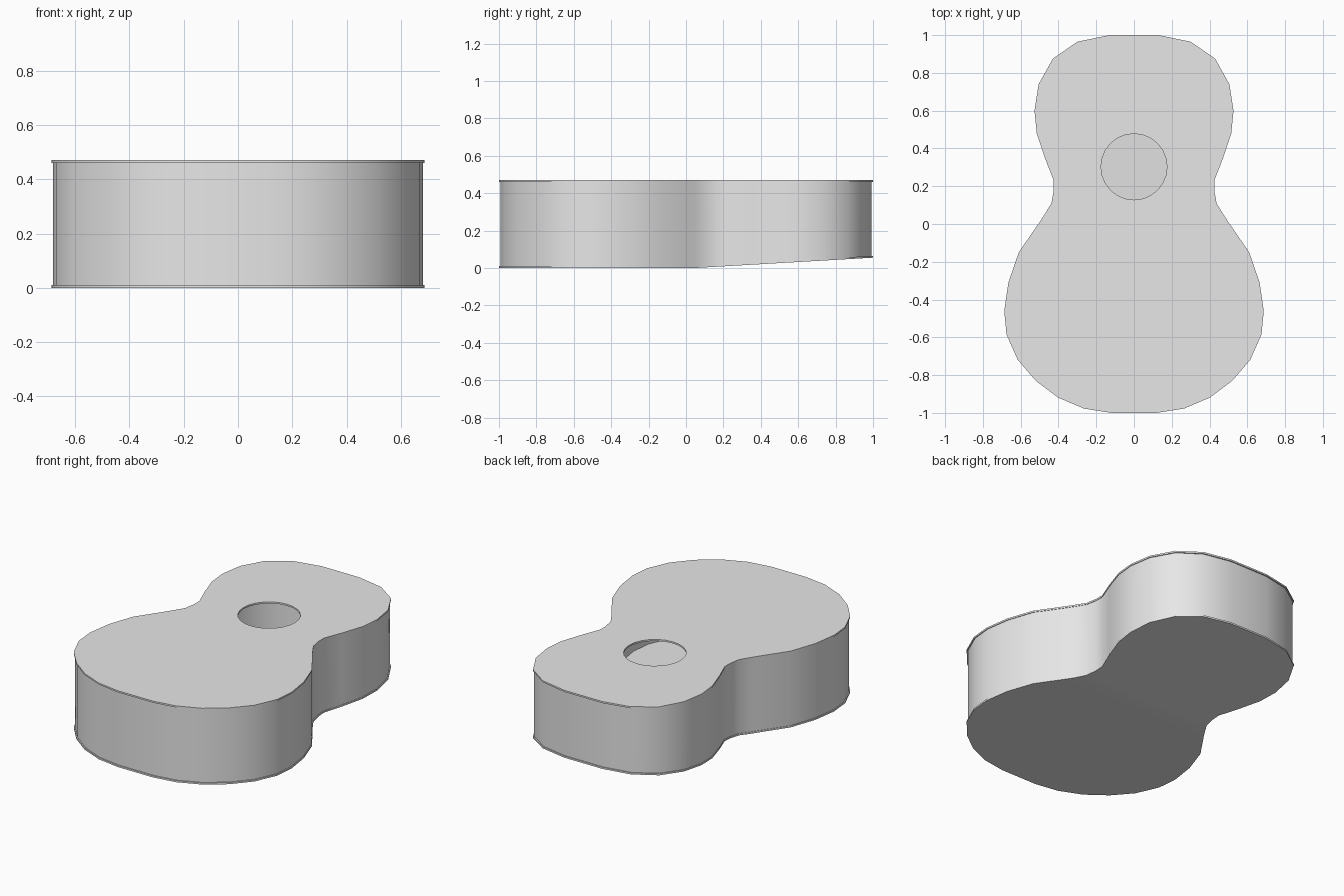
import bpy, bmesh, math
from mathutils import Vector

if "Cube" in bpy.data.objects:
    bpy.data.objects.remove(bpy.data.objects["Cube"], do_unlink=True)

BEND_Y, BEND_RISE = 0.05, 0.055

grey = bpy.data.materials.new("plain grey")
grey.use_nodes = True
grey.diffuse_color = (0.8, 0.8, 0.8, 1)
grey.node_tree.nodes["Principled BSDF"].inputs["Base Color"].default_value = (0.8, 0.8, 0.8, 1)

# Half outline of the waisted body, from neck end to tail end
half = [(0.13, 1), (0.30, 0.965), (0.43, 0.875), (0.505, 0.74), (0.527, 0.6),
        (0.515, 0.48), (0.47, 0.345), (0.425, 0.23), (0.425, 0.18), (0.437, 0.11),
        (0.474, 0.05), (0.5, 0.01), (0.61, -0.15), (0.665, -0.31), (0.687, -0.46),
        (0.675, -0.585), (0.615, -0.72), (0.52, -0.83), (0.4, -0.92), (0.265, -0.977),
        (0.12, -1)]
outline = half + [(-x, y) for x, y in reversed(half)]


def scaled(s):
    return [(x * s, y * s) for x, y in outline]


def circle(cy, r, n):
    return [(r * math.cos(math.tau * i / n), cy + r * math.sin(math.tau * i / n)) for i in range(n)]


def rise(y):
    """Height of the tilted upper part of the back."""
    return max(0, (y - BEND_Y) / (1 - BEND_Y)) * BEND_RISE


def slab(name, loops, z_low, z_high):
    """Fill between the loops, then extrude; z_low and z_high give height by y."""
    bm = bmesh.new()
    for loop in loops:
        vs = [bm.verts.new((x, y, 0)) for x, y in loop]
        for i, v in enumerate(vs):
            bm.edges.new((vs[i - 1], v))
    bmesh.ops.triangle_fill(bm, use_beauty=True, edges=bm.edges[:], normal=Vector((0, 0, 1)))
    bmesh.ops.bisect_plane(bm, geom=bm.verts[:] + bm.edges[:] + bm.faces[:],
                           plane_co=(0, BEND_Y, 0), plane_no=(0, 1, 0), dist=0.002)
    ext = bmesh.ops.extrude_face_region(bm, geom=bm.faces[:], use_keep_orig=True)
    upper = {g for g in ext["geom"] if isinstance(g, bmesh.types.BMVert)}
    for v in bm.verts:
        v.co.z = z_high(v.co.y) if v in upper else z_low(v.co.y)
    bmesh.ops.recalc_face_normals(bm, faces=bm.faces[:])
    mesh = bpy.data.meshes.new(name)
    bm.to_mesh(mesh)
    bm.free()
    mesh.materials.append(grey)
    ob = bpy.data.objects.new(name, mesh)
    bpy.context.collection.objects.link(ob)
    bpy.ops.object.select_all(action="DESELECT")
    ob.select_set(True)
    bpy.context.view_layer.objects.active = ob
    bpy.ops.object.shade_smooth_by_angle(angle=math.radians(35))


# Front plate with the round sound hole
slab("soundboard", [outline, circle(0.303, 0.175, 24)], lambda y: 0.46, lambda y: 0.47)
# Back plate, bent upwards towards the neck end
slab("back_plate", [outline], rise, lambda y: rise(y) + 0.01)
# Hollow side wall between the plates
slab("side_wall", [scaled(0.993), scaled(0.98)], lambda y: rise(y) + 0.005, lambda y: 0.465)
